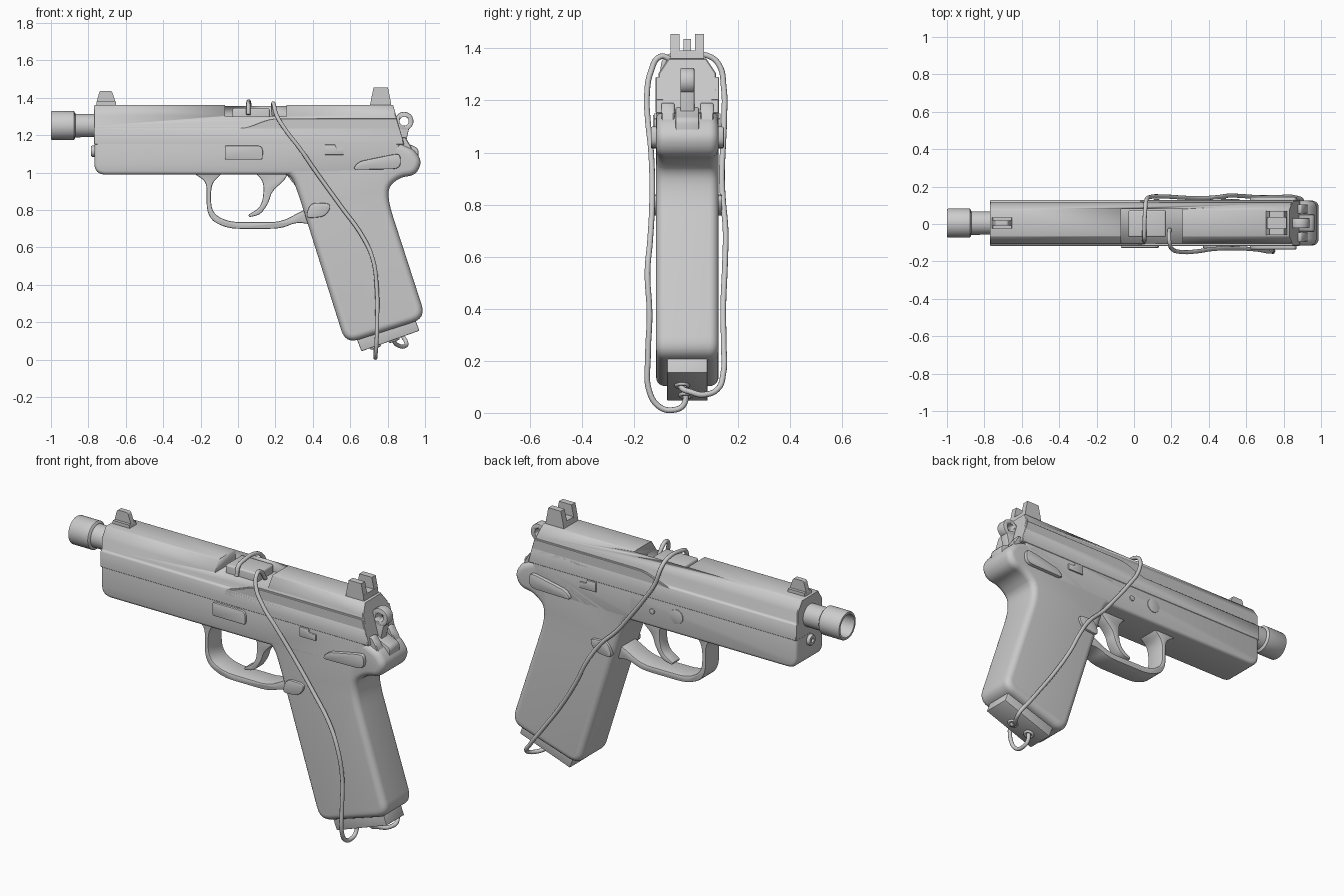
import bpy, bmesh, math
from mathutils import Vector

if "Cube" in bpy.data.objects:
    bpy.data.objects.remove(bpy.data.objects["Cube"])

YC = 0.005  # centre plane of the body


def finish(name, bm, bevel=0, seg=3, angle=35):
    bmesh.ops.recalc_face_normals(bm, faces=bm.faces)
    me = bpy.data.meshes.new(name)
    bm.to_mesh(me)
    bm.free()
    o = bpy.data.objects.new(name, me)
    bpy.context.collection.objects.link(o)
    activate(o)
    if bevel:
        m = o.modifiers.new("bevel", 'BEVEL')
        m.width, m.segments, m.limit_method = bevel, seg, 'ANGLE'
        m.angle_limit = math.radians(40)
        m.use_clamp_overlap = False
        bpy.ops.object.modifier_apply(modifier=m.name)
    bpy.ops.object.shade_smooth_by_angle(angle=math.radians(angle))
    return o


def activate(o):
    bpy.ops.object.select_all(action='DESELECT')
    o.select_set(True)
    bpy.context.view_layer.objects.active = o


def rounded(pts, n=6):
    """Points are (x, z) or (x, z, corner length)."""
    out = []
    for i, p in enumerate(pts):
        c = Vector(p[:2])
        if len(p) < 3:
            out.append(c)
            continue
        a, b = Vector(pts[i - 1][:2]) - c, Vector(pts[(i + 1) % len(pts)][:2]) - c
        s = c + a.normalized() * min(p[2], a.length * .48)
        e = c + b.normalized() * min(p[2], b.length * .48)
        for k in range(n + 1):
            t = k / n
            out.append(s * (1 - t) ** 2 + c * 2 * t * (1 - t) + e * t * t)
    return out


def prism(name, pts, y0, y1, bevel=0, seg=3):
    """Extrude an xz profile along y."""
    bm = bmesh.new()
    f = bm.faces.new([bm.verts.new((p.x, y0 + YC, p.y)) for p in rounded(pts)])
    r = bmesh.ops.extrude_face_region(bm, geom=[f])
    vs = [v for v in r['geom'] if isinstance(v, bmesh.types.BMVert)]
    bmesh.ops.translate(bm, verts=vs, vec=(0, y1 - y0, 0))
    return finish(name, bm, bevel, seg)


def lathe_x(name, prof, z, n=40):
    """Turn (x, radius) points around the x axis at height z."""
    bm = bmesh.new()
    rings = [[bm.verts.new((x, YC + r * math.cos(2 * math.pi * k / n), z + r * math.sin(2 * math.pi * k / n)))
              for k in range(n)] for x, r in prof]
    for a, b in zip(rings, rings[1:]):
        for k in range(n):
            bm.faces.new((a[k], a[(k + 1) % n], b[(k + 1) % n], b[k]))
    bm.faces.new(rings[0])
    bm.faces.new(rings[-1])
    return finish(name, bm)


def disc(name, x, z, r, y0, y1, bevel=0):
    return prism(name, [(x + r * math.cos(k * math.pi / 14), z + r * math.sin(k * math.pi / 14))
                        for k in range(28)], y0, y1, bevel, 2)


def cut(o, cutter):
    m = o.modifiers.new("cut", 'BOOLEAN')
    m.operation, m.object, m.solver = 'DIFFERENCE', cutter, 'EXACT'
    activate(o)
    bpy.ops.object.modifier_apply(modifier=m.name)
    bpy.data.objects.remove(cutter)


def cable(name, pts):
    cu = bpy.data.curves.new(name, 'CURVE')
    cu.dimensions = '3D'
    cu.bevel_depth, cu.bevel_resolution, cu.resolution_u, cu.use_fill_caps = 0.011, 3, 6, True
    s = cu.splines.new('BEZIER')
    s.bezier_points.add(len(pts) - 1)
    for b, p in zip(s.bezier_points, pts):
        b.co = p
        b.handle_left_type = b.handle_right_type = 'AUTO'
    o = bpy.data.objects.new(name, cu)
    bpy.context.collection.objects.link(o)
    activate(o)
    bpy.ops.object.convert(target='MESH')
    bpy.ops.object.shade_smooth_by_angle(angle=math.radians(60))


# slide: stepped and chamfered section with a slanted rear end
half = [(.122, 1.15), (.122, 1.24), (.11, 1.245), (.11, 1.305), (.072, 1.362)]
sec = half + [(-y, z) for y, z in reversed(half)]
bm = bmesh.new()
front = [bm.verts.new((-.77, y + YC, z)) for y, z in sec]
rear = [bm.verts.new((.83 + (1.36 - z) * .28, y + YC, z)) for y, z in sec]
bm.faces.new(front)
bm.faces.new(rear)
for i in range(len(sec)):
    j = (i + 1) % len(sec)
    bm.faces.new((front[i], front[j], rear[j], rear[i]))
slide = finish("slide", bm, .004, 1)
cut(slide, prism("port_cutter", [(-.07, 1.3), (.26, 1.3), (.26, 1.5), (-.07, 1.5)], -.2, .075))
prism("chamber_block", [(-.03, 1.25), (.17, 1.25), (.17, 1.345), (-.03, 1.345)], -.075, .07, .01)

# raised rear cheeks of the slide
for s, n in ((-1, "near"), (1, "far")):
    y0, y1 = sorted((s * .09, s * .122))
    prism("slide_cheek_" + n, [(0, 1.2), (0, 1.24, .05), (.05, 1.243, .04), (.16, 1.285, .05),
                               (.2, 1.29, .02), (.849, 1.29), (.875, 1.2)], y0, y1, .003, 1)

# frame, grip and magazine base
prism("frame", [(-.768, 1.2), (-.768, .99, .06), (.45, .99), (.85, 1.0), (.87, 1.2)], -.12, .12, .018)
prism("grip", [(.22, 1.18), (.22, .992), (.285, .985, .05), (.325, .88, .08), (.375, .72, .05),
               (.575, .085, .075), (1.005, .222, .075), (.785, .9, .14), (.86, .975, .06),
               (.95, .985, .05), (.985, 1.06, .05), (.94, 1.125, .03), (.86, 1.16), (.8, 1.18)],
      -.12, .12, .035, 5)
prism("magazine_base", [(.62, .15), (.66, .045), (.97, .155), (.93, .26)], -.078, .078, .005, 2)

# trigger guard and trigger
prism("trigger_guard", [(-.24, 1.0), (-.22, .985, .03), (-.167, .95, .05), (-.168, .76, .08), (-.06, .7, .07),
                        (.23, .7, .06), (.31, .735, .04), (.42, .72), (.4, .82), (.34, .795, .04),
                        (.23, .735, .06), (-.05, .736, .06), (-.143, .785, .06), (-.145, .94, .06),
                        (-.09, .99, .03), (-.09, 1.0)], -.062, .062, .007, 2)
prism("trigger", [(.09, 1.0), (.14, .95, .05), (.13, .82, .07), (.055, .775), (.06, .762), (.12, .775, .03),
                  (.165, .84, .04), (.18, .9, .05), (.25, .96, .05), (.27, 1.0)], -.035, .035, .006, 2)

# barrel with hollow muzzle, spring guide
lathe_x("barrel", [(-.6, .06), (-.87, .063), (-.872, .07), (-.878, .077), (-.995, .077), (-1, .074),
                   (-1, .062), (-.9, .058), (-.895, .035), (-.78, .035)], 1.252)
lathe_x("spring_guide", [(-.7, .03), (-.78, .03), (-.786, .026), (-.786, .012), (-.775, .01)], 1.115, 24)

# sights
prism("front_sight_base", [(-.76, 1.355), (-.65, 1.355), (-.655, 1.38), (-.755, 1.38)], -.03, .03)
prism("front_sight", [(-.757, 1.375), (-.653, 1.375), (-.675, 1.437, .01), (-.74, 1.437, .01)], -.014, .014)
prism("rear_sight_base", [(.705, 1.355), (.82, 1.355), (.815, 1.392), (.712, 1.392)], -.064, .064)
for y, n in ((-.064, "near"), (.03, "far")):
    prism("rear_sight_post_" + n, [(.71, 1.385), (.816, 1.385), (.802, 1.455), (.725, 1.455)], y, y + .034)

# hammer with ring, and its housing
ring = disc("hammer_ring", .888, 1.275, .05, -.027, .027, .005)
cut(ring, disc("ring_cutter", .888, 1.275, .024, -.1, .1))
prism("hammer_neck", [(.83, 1.29), (.862, 1.245), (.915, 1.238), (.9, 1.17), (.905, 1.1), (.83, 1.1)],
      -.027, .027, .004, 2)
prism("hammer_spur_rest", [(.85, 1.08), (.86, 1.19), (.9, 1.16), (.965, 1.13, .02), (.965, 1.06)],
      -.045, .045, .005, 2)
for y, n in ((-.1, "near"), (.05, "far")):
    prism("rear_rail_" + n, [(.83, 1.1), (.83, 1.19), (.895, 1.19), (.925, 1.14), (.94, 1.1)], y, y + .05, .004, 1)

# controls repeated on both sides
for s, n in ((-1, "near"), (1, "far")):
    def plate(name, pts, h, bevel=.005):
        y0, y1 = sorted((s * .1, s * h))
        return prism(name + "_" + n, pts, y0, y1, bevel, 2)
    plate("safety_lever", [(.61, 1.015, .03), (.87, 1.02, .045), (.87, 1.1, .045), (.83, 1.098, .03),
                           (.645, 1.06, .03)], .14)
    plate("magazine_button", [(.36, .755, .035), (.47, .765, .04), (.505, .835, .04), (.385, .84, .04)], .134)
    plate("slide_catch", [(.465, 1.095), (.565, 1.095), (.565, 1.13), (.525, 1.13), (.52, 1.15), (.465, 1.15)],
          .128, .003)
plate_pts = [(-.07, 1.07, .01), (.13, 1.07, .01), (.135, 1.12, .02), (.12, 1.145, .02), (-.07, 1.145, .01)]
prism("takedown_plate", plate_pts, -.132, -.1, .004, 2)
disc("takedown_disc", -.03, 1.09, .04, .1, .124, .002)
disc("frame_pin", .12, 1.08, .015, .1, .128, .003)

# cables running from the port down each side into the magazine base
cable("near_cable", [(.19, -.03, 1.31), (.187, -.065, 1.36), (.19, -.1, 1.368), (.205, -.135, 1.31),
                     (.26, -.15, 1.22), (.33, -.147, 1.13), (.42, -.134, 1.0), (.55, -.13, .82),
                     (.665, -.138, .66), (.72, -.148, .54), (.742, -.14, .38), (.744, -.146, .22),
                     (.74, -.14, .08), (.735, -.1, .022), (.735, -.05, .011), (.735, -.01, .03), (.735, .0, .09)])
cable("far_cable", [(.055, -.09, 1.31), (.055, -.075, 1.36), (.055, -.04, 1.373), (.06, .08, 1.373),
                    (.065, .125, 1.34), (.09, .145, 1.25), (.16, .147, 1.14), (.25, .142, 1.02),
                    (.33, .138, .92), (.43, .142, .82), (.51, .152, .7), (.57, .15, .58), (.68, .143, .4),
                    (.78, .145, .26), (.86, .143, .15), (.9, .12, .09), (.885, .07, .07), (.85, .02, .08),
                    (.835, -.02, .1), (.83, -.02, .13)])
# grommets where the cables enter the base
for x, y, z, n in ((.735, 0, .068, "front"), (.835, -.015, .105, "rear")):
    bpy.ops.mesh.primitive_torus_add(location=(x, y, z), rotation=(0, -.34, 0), major_radius=.022,
                                     minor_radius=.008, major_segments=20, minor_segments=8)
    bpy.context.object.name = "grommet_" + n
    bpy.ops.object.shade_smooth()
